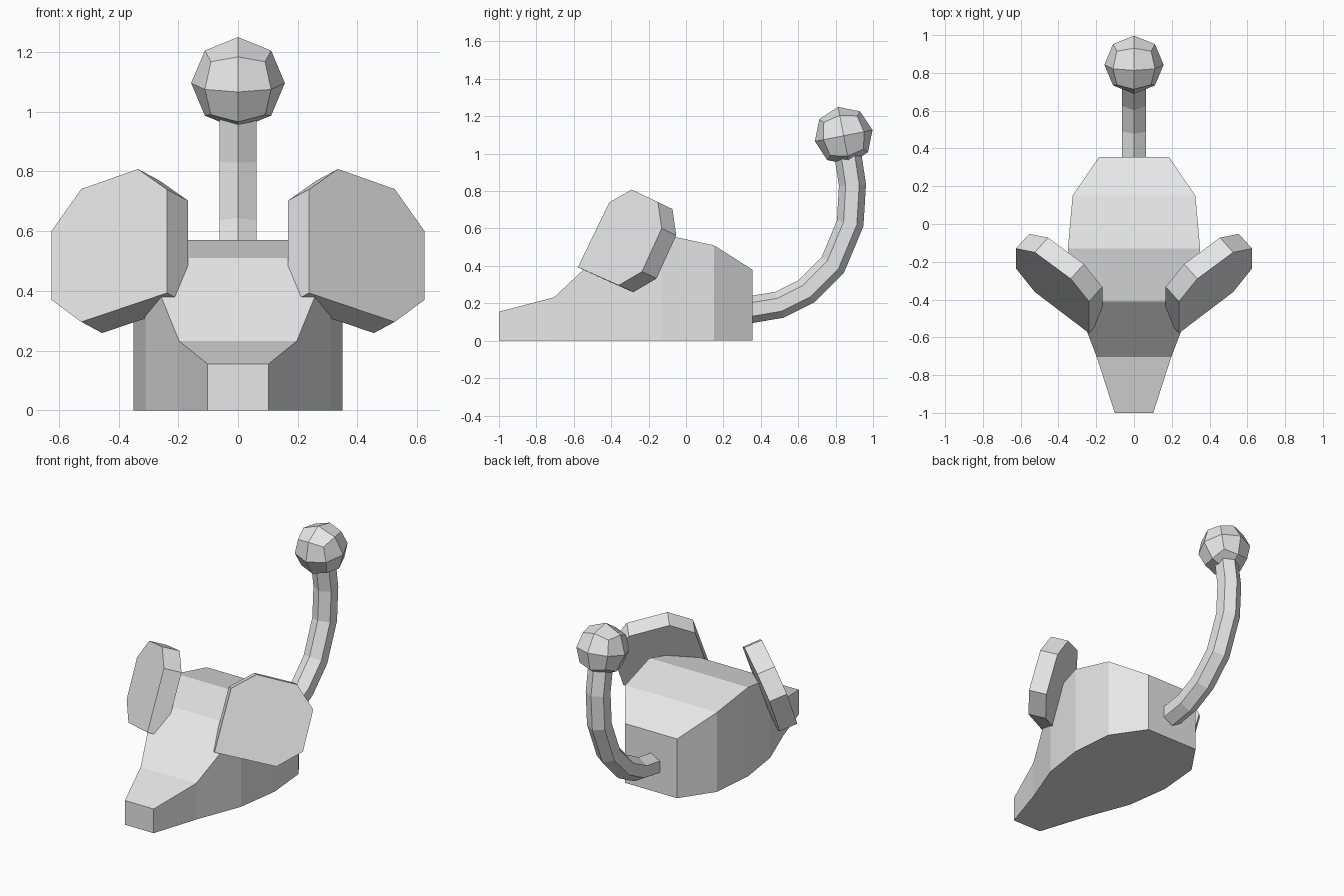
import bpy, bmesh, math
from mathutils import Vector, Matrix

if "Cube" in bpy.data.objects:
    bpy.data.objects.remove(bpy.data.objects["Cube"])

grey = bpy.data.materials.new("light grey")
grey.diffuse_color = (0.8, 0.8, 0.8, 1)
grey.use_nodes = True
grey.node_tree.nodes["Principled BSDF"].inputs["Base Color"].default_value = grey.diffuse_color


def finish(bm, name):
    bmesh.ops.recalc_face_normals(bm, faces=bm.faces)
    mesh = bpy.data.meshes.new(name)
    bm.to_mesh(mesh)
    bm.free()
    mesh.materials.append(grey)
    obj = bpy.data.objects.new(name, mesh)
    bpy.context.collection.objects.link(obj)
    return obj


def loft(name, rings):
    """Join equal-sized rings of points with quads and cap both ends."""
    bm = bmesh.new()
    rows = [[bm.verts.new(p) for p in ring] for ring in rings]
    for a, b in zip(rows, rows[1:]):
        for i in range(len(a)):
            j = (i + 1) % len(a)
            bm.faces.new((a[i], a[j], b[j], b[i]))
    bm.faces.new(rows[0])
    bm.faces.new(rows[-1])
    return finish(bm, name)


# Body: wedge with upright sides, stations of (y, half width, top height)
stations = [(-1, .102, .155), (-.705, .197, .232), (-.41, .31, .51),
            (-.13, .35, .57), (.15, .325, .51), (.355, .185, .38)]
loft("body", [[(-w, y, 0), (w, y, 0), (w, y, h), (-w, y, h)]
              for y, w, h in stations])

# Ears: seven-sided tilted plates, mirrored left to right
normal = Vector((.63, -.70, .335)).normalized()
outline = [Vector(p) for p in (
    (.335, -.29, .808), (.525, -.15, .741), (.625, -.13, .60),
    (.625, -.235, .37), (.525, -.36, .296), (.238, -.578, .393),
    (.238, -.41, .74))]
for name, side in (("right_ear", 1), ("left_ear", -1)):
    mirror = Matrix.Diagonal((side, 1, 1))
    loft(name, [[mirror @ p for p in outline],
                [mirror @ (p - normal * .111) for p in outline]])

# Tail: hexagonal tube along an upward curve, with mitred joints
path = [Vector((0, y, z)) for y, z in (
    (.25, .155), (.355, .168), (.50, .192), (.645, .265), (.785, .405),
    (.878, .628), (.89, .833), (.86, 1.03))]
rings = []
for i, p in enumerate(path):
    before = (p - path[max(i - 1, 0)]).normalized()
    after = (path[min(i + 1, len(path) - 1)] - p).normalized()
    tangent = (before + after).normalized()
    across = Vector((0, -tangent.z, tangent.y))
    rings.append([p + .0725 * (across * math.cos(k * math.pi / 3)
                               + Vector((1, 0, 0)) * math.sin(k * math.pi / 3))
                  for k in range(6)])
loft("tail", rings)

# Tail ball: cube split once and rounded, tipped slightly
bm = bmesh.new()
bmesh.ops.create_cube(bm, size=2)
bmesh.ops.subdivide_edges(bm, edges=bm.edges[:], cuts=1, use_grid_fill=True)
tilt = Matrix.Rotation(math.radians(11), 3, 'X')
for v in bm.verts:
    v.co = tilt @ (v.co.normalized() * .157) + Vector((0, .843, 1.096))
finish(bm, "tail_ball")
